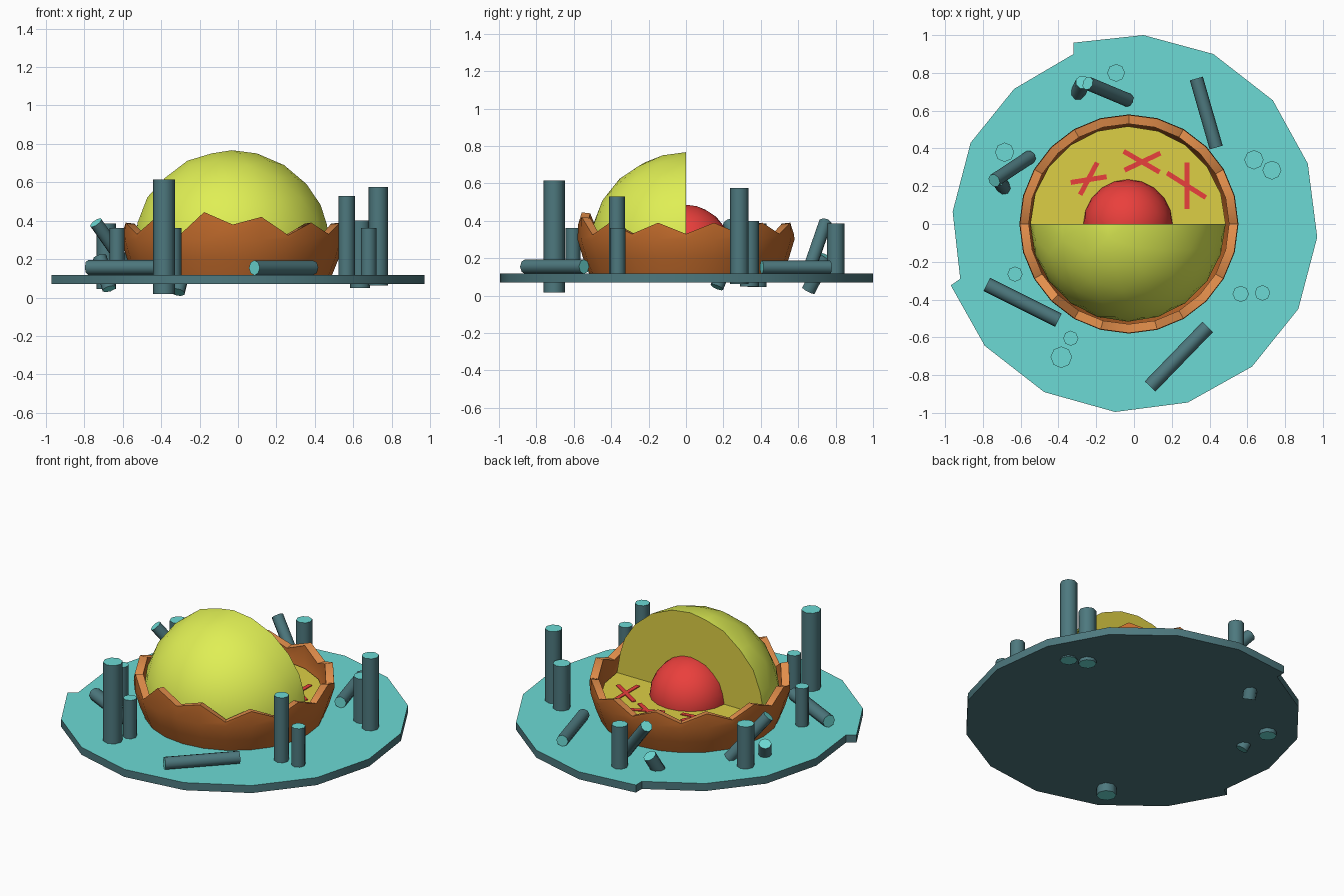
import bpy, bmesh
from math import sin, cos, pi, radians
from mathutils import Vector

if "Cube" in bpy.data.objects:
    bpy.data.objects.remove(bpy.data.objects["Cube"])


def mat(name, r, g, b):
    m = bpy.data.materials.new(name)
    m.diffuse_color = (r, g, b, 1)
    m.use_nodes = True
    m.node_tree.nodes["Principled BSDF"].inputs["Base Color"].default_value = m.diffuse_color
    return m


TEAL = mat("teal", .15, .70, .66)
SLATE = mat("slate", .075, .19, .21)
LIME = mat("lime", .74, .86, .09)
GOLD = mat("gold", .72, .62, .06)
ORANGE = mat("orange", .55, .15, .025)
RIM = mat("light_orange", .76, .27, .07)
RED = mat("red", .82, .05, .045)


def finish(name, bm, mats, smooth=True):
    me = bpy.data.meshes.new(name)
    bm.normal_update()
    bm.to_mesh(me)
    bm.free()
    ob = bpy.data.objects.new(name, me)
    bpy.context.collection.objects.link(ob)
    for m in mats:
        me.materials.append(m)
    if smooth:
        bpy.ops.object.select_all(action='DESELECT')
        bpy.context.view_layer.objects.active = ob
        ob.select_set(True)
        bpy.ops.object.shade_smooth_by_angle(angle=radians(46))
    return ob


# Base plate: broken disc with two stepped corners
outline = [(-.32, .96), (.05, 1), (.42, .90), (.735, .655), (.92, .32), (.97, -.07),
           (.87, -.45), (.625, -.755), (.285, -.945), (-.10, -.995), (-.475, -.89),
           (-.79, -.645), (-.97, -.325), (-.92, -.29), (-.96, .065), (-.865, .43),
           (-.635, .715), (-.32, .90)]
bm = bmesh.new()
top = bm.faces.new([bm.verts.new((x, y, .118)) for x, y in reversed(outline)])
top.normal_update()
if top.normal.z < 0:
    top.normal_flip()
low = [bm.verts.new((v.co.x, v.co.y, .07)) for v in top.verts]
ups = list(top.verts)
n = len(ups)
for i in range(n):
    j = (i + 1) % n
    bm.faces.new((ups[j], ups[i], low[i], low[j])).material_index = 1
bm.faces.new(low[::-1]).material_index = 1
finish("base_plate", bm, [TEAL, SLATE])

# Jagged bowl: shell with a zigzag rim, profile swept around 24 sides
CX, CZ, N = -.027, .25, 24
special = {0: .38, 1: .42, 2: .325, 22: .315, 23: .445, 21: .41}
bm = bmesh.new()
rings = []
for k in range(N):
    a = 2 * pi * k / N
    h = special.get(k, .39 if k % 2 else .33)
    prof = [(.51, .10), (.55, .20), (.58, .30), (.577, h), (.53, h - .005), (.53, .25), (.47, .10)]
    rings.append([bm.verts.new((CX + r * sin(a), -r * cos(a), z)) for r, z in prof])
for k in range(N):
    p, q = rings[k], rings[(k + 1) % N]
    for i in range(7):
        j = (i + 1) % 7
        f = bm.faces.new((p[i], q[i], q[j], p[j]))
        f.material_index = 1 if i == 3 else 0
bmesh.ops.recalc_face_normals(bm, faces=bm.faces)
finish("jagged_bowl", bm, [ORANGE, RIM])


def half_ball(name, radius, cuts, mats):
    """Ball trimmed by planes (point, outward normal), each cut capped flat."""
    b = bmesh.new()
    bmesh.ops.create_icosphere(b, subdivisions=3, radius=radius)
    bmesh.ops.translate(b, vec=(CX - .005, 0, CZ), verts=b.verts)
    for co, no in cuts:
        res = bmesh.ops.bisect_plane(b, geom=b.verts[:] + b.edges[:] + b.faces[:], dist=1e-5,
                                     plane_co=co, plane_no=no, clear_outer=True)
        edges = [e for e in res["geom_cut"] if isinstance(e, bmesh.types.BMEdge)]
        for f in bmesh.ops.holes_fill(b, edges=edges, sides=0)["faces"]:
            f.material_index = len(mats) - 1
    bmesh.ops.recalc_face_normals(b, faces=b.faces)
    return finish(name, b, mats)


# Fruit-like ball: front half is whole, back half is cut away down to a floor
half_ball("ball_front", .517, [((0, 0, 0), (0, 1, 0)), ((0, 0, .1), (0, 0, -1))], [LIME, GOLD])
half_ball("ball_floor", .517, [((0, 0, 0), (0, -1, 0)), ((0, 0, CZ), (0, 0, 1)),
                               ((0, 0, .1), (0, 0, -1))], [LIME, GOLD])
half_ball("core", .236, [((0, -.01, 0), (0, -1, 0)), ((0, 0, CZ - .01), (0, 0, -1))], [RED])

# Red cross marks lying on the floor
marks = [(-.195, .325, -.285, .155), (-.335, .22, -.145, .25), (-.055, .385, .135, .275),
         (-.05, .285, .14, .375), (.28, .325, .28, .08), (.175, .27, .38, .14)]
for i, (x0, y0, x1, y1) in enumerate(marks):
    a, b = Vector((x0, y0, CZ)), Vector((x1, y1, CZ))
    d = b - a
    s = Vector((-d.y, d.x, 0)).normalized() * .013
    bm = bmesh.new()
    f = bm.faces.new([bm.verts.new(p + Vector((0, 0, -.004))) for p in (a - s, b - s, b + s, a + s)])
    ext = bmesh.ops.extrude_face_region(bm, geom=[f])["geom"]
    bmesh.ops.translate(bm, vec=(0, 0, .009), verts=[v for v in ext if isinstance(v, bmesh.types.BMVert)])
    bmesh.ops.recalc_face_normals(bm, faces=bm.faces)
    finish(f"cross_stroke_{i}", bm, [RED], False)


def rod(name, p, q, r):
    p, q = Vector(p), Vector(q)
    d = q - p
    b = bmesh.new()
    bmesh.ops.create_cone(b, cap_ends=True, segments=8, radius1=r, radius2=r, depth=d.length)
    for f in b.faces:
        f.material_index = 1 if len(f.verts) == 8 else 0
    b.transform(d.to_track_quat('Z', 'Y').to_matrix().to_4x4())
    bmesh.ops.translate(b, vec=(p + q) / 2, verts=b.verts)
    finish(name, b, [SLATE, TEAL])


# Standing posts: x, y, radius, bottom, top
posts = [(-.095, .80, .047, .09, .385), (.635, .34, .051, .05, .40), (.73, .285, .05, .062, .575),
         (.565, -.37, .043, .09, .53), (.68, -.365, .041, .09, .362), (-.385, -.705, .057, .018, .615),
         (-.335, -.605, .04, .09, .362), (-.63, -.265, .04, .09, .362), (-.685, .38, .051, .045, .385)]
for i, (x, y, r, z0, z1) in enumerate(posts):
    rod(f"post_{i}", (x, y, z0), (x, y, z1), r)

# Fallen posts lying on the plate, and leaning ones
rods = [((.085, -.86, .155), (.39, -.545, .155), .039), ((-.78, -.32, .157), (-.40, -.51, .157), .039),
        ((.33, .77, .152), (.435, .405, .152), .036)]
for i, (p, q, r) in enumerate(rods):
    rod(f"fallen_post_{i}", p, q, r)
leaning = [((-.03, .655, .13), (-.245, .745, .39), .036), ((-.315, .655, .028), (-.27, .75, .21), .04),
           ((-.55, .355, .12), (-.74, .23, .39), .036), ((-.67, .165, .045), (-.72, .235, .21), .037)]
for i, (p, q, r) in enumerate(leaning):
    rod(f"leaning_post_{i}", p, q, r)
